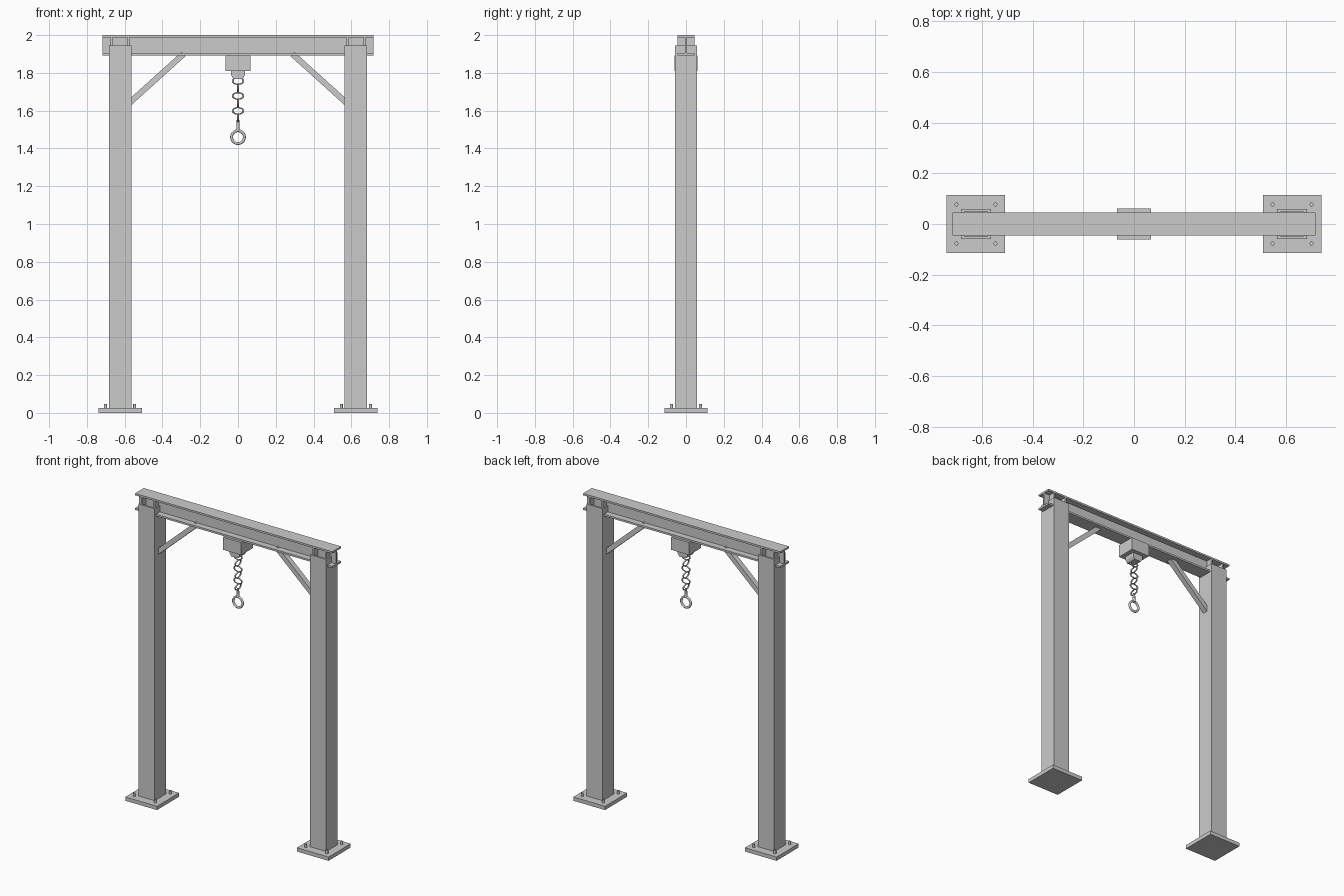
import bpy, math
from mathutils import Vector

if "Cube" in bpy.data.objects:
    bpy.data.objects.remove(bpy.data.objects["Cube"])

steel = bpy.data.materials.new("steel_grey")
steel.diffuse_color = (0.6, 0.6, 0.6, 1)
steel.use_nodes = True
steel.node_tree.nodes["Principled BSDF"].inputs["Base Color"].default_value = steel.diffuse_color


def finish(ob, name, smooth=False):
    ob.name = name
    ob.data.materials.clear()
    ob.data.materials.append(steel)
    if smooth:
        bpy.ops.object.shade_smooth_by_angle(angle=math.radians(40))
    return ob


def box(name, center, size, rot_y=0.0):
    bpy.ops.mesh.primitive_cube_add(size=1, location=center, rotation=(0, rot_y, 0))
    ob = bpy.context.object
    ob.scale = size
    return finish(ob, name)


def rod(name, x, y, z0, z1, r0, r1, sides=16):
    bpy.ops.mesh.primitive_cone_add(vertices=sides, radius1=r0, radius2=r1,
                                    depth=z1 - z0, location=(x, y, (z0 + z1) / 2))
    return finish(bpy.context.object, name, True)


def ring(name, z, major, minor, squash=1.0, turn=0.0):
    # upright ring, optionally flattened and turned about z
    bpy.ops.mesh.primitive_torus_add(major_radius=major, minor_radius=minor,
                                     major_segments=32, minor_segments=10,
                                     location=(0, 0, z), rotation=(math.pi / 2, 0, turn))
    ob = bpy.context.object
    ob.scale = (1, squash, 1)
    return finish(ob, name, True)


def prism(name, outline, axis, half):
    # symmetric extrusion of an outline along x or y
    n = len(outline)
    place = (lambda a, b, d: (d, a, b)) if axis == "x" else (lambda a, b, d: (a, d, b))
    verts = [place(a, b, d) for d in (-half, half) for a, b in outline]
    faces = [tuple(range(n))[::-1], tuple(range(n, 2 * n))]
    faces += [(i, (i + 1) % n, n + (i + 1) % n, n + i) for i in range(n)]
    if axis == "y":
        faces = [f[::-1] for f in faces]
    me = bpy.data.meshes.new(name)
    me.from_pydata(verts, [], faces)
    ob = bpy.data.objects.new(name, me)
    bpy.context.collection.objects.link(ob)
    return finish(ob, name)


def square_tube(name, x, half, wall, z0, z1):
    # hollow square post, open at the top
    corners = [(-1, -1), (1, -1), (1, 1), (-1, 1)]
    verts = [(x + sx * r, sy * r, z) for r in (half, half - wall)
             for z in (z0, z1) for sx, sy in corners]
    faces = []
    for i in range(4):
        j = (i + 1) % 4
        faces += [(i, j, 4 + j, 4 + i), (4 + i, 4 + j, 12 + j, 12 + i),
                  (8 + j, 8 + i, 12 + i, 12 + j), (j, i, 8 + i, 8 + j)]
    me = bpy.data.meshes.new(name)
    me.from_pydata(verts, [], faces)
    ob = bpy.data.objects.new(name, me)
    bpy.context.collection.objects.link(ob)
    return finish(ob, name)


# I-beam across the top
F, W, ZB, ZT, T = 0.046, 0.005, 1.892, 2.0, 0.012
half_i = [(F, ZB), (F, ZB + T), (W, ZB + T), (W, ZT - T), (F, ZT - T), (F, ZT)]
prism("top_beam", half_i + [(-y, z) for y, z in reversed(half_i)], "x", 0.717)

CX = 0.624
for s, side in ((-1, "left"), (1, "right")):
    # base plate, anchor bolts and post
    box(f"{side}_base_plate", (s * CX, 0, 0.0125), (0.23, 0.23, 0.025))
    for bx in (-0.077, 0.077):
        for by in (-0.077, 0.077):
            rod(f"{side}_anchor_bolt", s * CX + bx, by, 0.02, 0.046, 0.008, 0.008)
    square_tube(f"{side}_post", s * CX, 0.059, 0.012, 0.02, 1.945)
    # web stiffeners above the post
    for dx in (-0.045, 0.045):
        box(f"{side}_stiffener", (s * CX + dx, 0, 1.946), (0.01, 0.09, 0.088))
    # diagonal brace
    a, b = Vector((s * 0.585, 0, 1.632)), Vector((s * 0.288, 0, 1.9))
    d = b - a
    box(f"{side}_brace", (a + b) / 2, (d.length, 0.035, 0.031), -math.atan2(d.z, d.x))

# hoist body and chain outlet
box("hoist_body", (0, 0, 1.851), (0.134, 0.124, 0.082))
prism("chain_outlet", [(-0.036, 1.815), (-0.036, 1.787), (-0.024, 1.768),
                       (0.024, 1.768), (0.036, 1.787), (0.036, 1.815)], "y", 0.036)

# chain links alternating by a quarter turn
for i in range(6):
    ring("chain_link", 1.757 - i * 0.0395, 0.028, 0.005, 0.62, (i % 2) * math.pi / 2)

# lifting eye
rod("eye_shank", 0, 0, 1.49, 1.55, 0.009, 0.007)
ring("lifting_eye", 1.46, 0.034, 0.0075)
